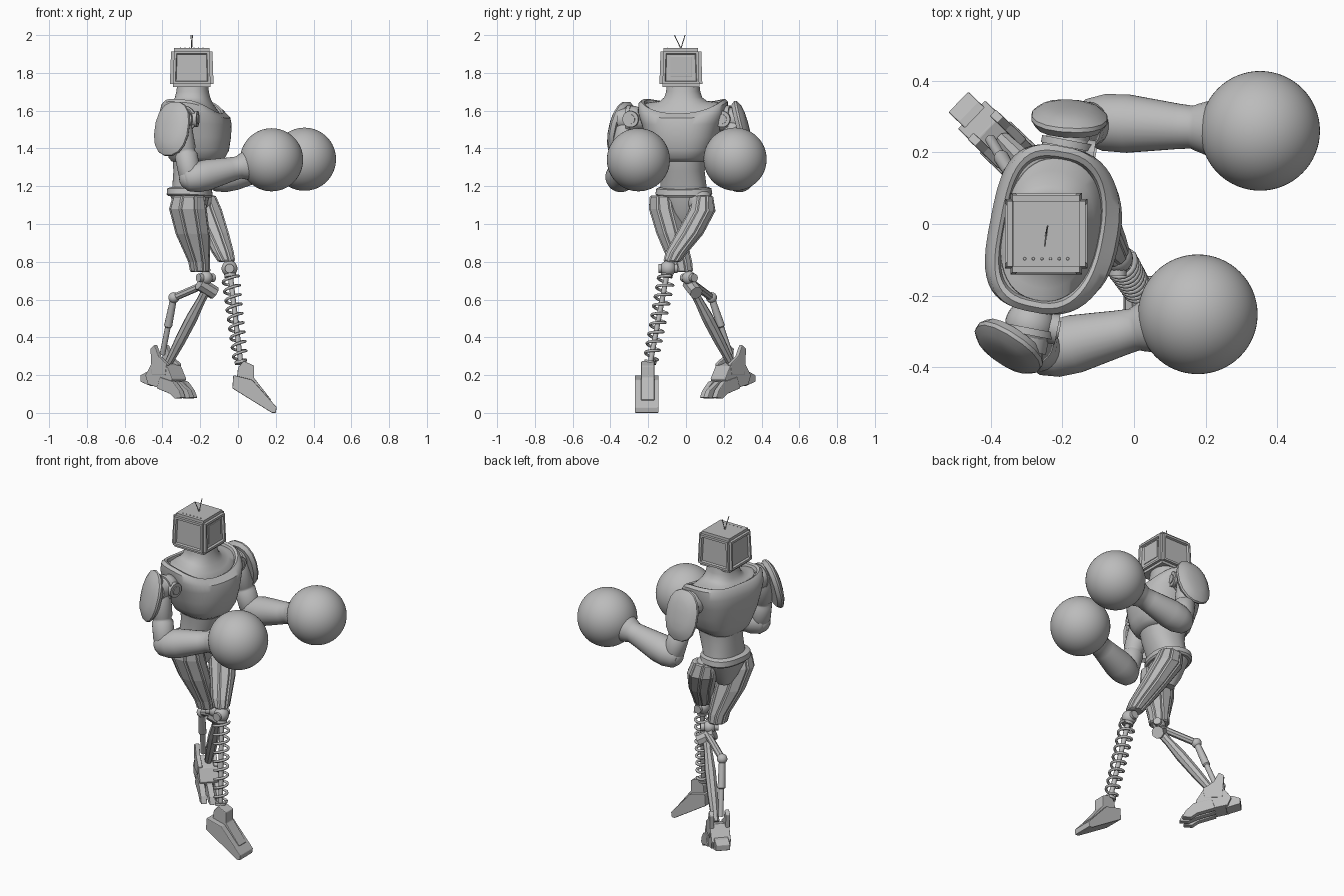
import bpy, bmesh, math
from mathutils import Vector, Matrix

cube = bpy.data.objects.get("Cube")
if cube:
    bpy.data.objects.remove(cube, do_unlink=True)

grey = bpy.data.materials.new("plain grey")
grey.use_nodes = True
grey.diffuse_color = (0.5, 0.5, 0.5, 1)
grey.node_tree.nodes["Principled BSDF"].inputs["Base Color"].default_value = (0.5, 0.5, 0.5, 1)
X, Y, Z = Vector((1, 0, 0)), Vector((0, 1, 0)), Vector((0, 0, 1))
smooth_parts = []


def finish(name, bm, smooth=False, bevel=0):
    bmesh.ops.recalc_face_normals(bm, faces=bm.faces)
    mesh = bpy.data.meshes.new(name)
    bm.to_mesh(mesh)
    bm.free()
    mesh.materials.append(grey)
    ob = bpy.data.objects.new(name, mesh)
    bpy.context.collection.objects.link(ob)
    if bevel:
        mod = ob.modifiers.new("bevel", "BEVEL")
        mod.width = bevel
        mod.segments = 2
    if smooth:
        smooth_parts.append(ob)
    return ob


def power(x, p):
    return math.copysign(abs(x) ** (2 / p), x)


def loft(name, stations, u, v, sides=32, front=2, back=2, smooth=True, panel=0):
    """Skin rings of (centre, u radius, v radius, lift) in the plane u, v."""
    bm = bmesh.new()
    rings = []
    for centre, ru, rv, *lift in stations:
        ring = []
        for i in range(sides):
            a = math.tau * (i + 0.5) / sides
            c, s = math.cos(a), math.sin(a)
            p = front if c > 0 else back
            co = Vector(centre) + u * ru * power(c, p) + v * rv * power(s, p)
            if lift:
                co += Z * lift[0] * (s * s - .7 * c - .3) / 2
            ring.append(bm.verts.new(co))
        rings.append(ring)
    columns = []
    for i in range(sides):
        j = (i + 1) % sides
        columns.append([bm.faces.new((r[i], r[j], q[j], q[i])) for r, q in zip(rings, rings[1:])])
    bm.faces.new(rings[0])
    bm.faces.new(rings[-1])
    if panel:
        bmesh.ops.recalc_face_normals(bm, faces=bm.faces)
        for column in columns:
            bmesh.ops.inset_region(bm, faces=column, thickness=panel, depth=panel, use_even_offset=True)
    return finish(name, bm, smooth)


def limb(name, a, b, profile, sides=24, smooth=True):
    """Round limb from a to b; profile holds (fraction, radius)."""
    a, b = Vector(a), Vector(b)
    q = (b - a).to_track_quat("Z", "Y")
    return loft(name, [(a.lerp(b, t), r, r) for t, r in profile], q @ X, q @ Y, sides, smooth=smooth)


def rod(name, a, b, r, sides=20, smooth=True):
    return limb(name, a, b, [(0, r), (1, r)], sides, smooth)


def ball(name, centre, r, segments=24):
    bm = bmesh.new()
    bmesh.ops.create_uvsphere(bm, u_segments=segments, v_segments=segments // 2, radius=r,
                              matrix=Matrix.Translation(centre))
    return finish(name, bm, True)


def prism(name, profile, origin, along, across, width, bevel=0.004):
    """Side outline of (distance along, height), extruded across."""
    bm = bmesh.new()
    base = Vector(origin) - across * width / 2
    face = bm.faces.new([bm.verts.new(base + along * s + Z * h) for s, h in profile])
    new = bmesh.ops.extrude_face_region(bm, geom=[face])["geom"]
    bmesh.ops.translate(bm, vec=across * width, verts=[g for g in new if isinstance(g, bmesh.types.BMVert)])
    return finish(name, bm, bevel=bevel)


# Torso, turned slightly to its right
yaw = math.radians(-11)
fwd = Vector((math.cos(yaw), math.sin(yaw), 0))
side = Vector((-math.sin(yaw), math.cos(yaw), 0))
core = Vector((-0.24, -0.015, 0))


def body(name, rows, front=2.2, back=3.2):
    return loft(name, [(core + fwd * u + Z * z, ru, rv, k) for u, z, ru, rv, k in rows],
                fwd, side, 48, front, back)


body("chest", [(.02, 1.33, .125, .12, 0), (.025, 1.35, .145, .145, 0), (.03, 1.39, .16, .17, 0),
               (.025, 1.46, .175, .195, 0), (.02, 1.53, .182, .215, .01), (.015, 1.58, .178, .235, .04),
               (.01, 1.615, .16, .235, .08), (.01, 1.628, .145, .22, .085), (.01, 1.622, .135, .205, .085),
               (.01, 1.605, .13, .198, .08)], 2.4)
body("neck", [(.01, 1.56, .145, .21, .08), (.01, 1.61, .135, .2, .08), (.005, 1.628, .12, .165, .05),
              (.0, 1.645, .105, .125, .015), (.0, 1.67, .092, .1, 0), (.0, 1.7, .085, .09, 0),
              (.0, 1.74, .08, .085, 0)], 2.2, 2.4)
body("abdomen", [(-.01, 1.14, .095, .125, 0), (-.005, 1.2, .1, .122, 0),
                 (.015, 1.28, .115, .115, 0), (.02, 1.36, .125, .125, 0)], 2.2, 2.4)
body("belt", [(-.015, 1.145, .11, .14, .01), (-.015, 1.155, .118, .15, .01),
              (-.015, 1.185, .115, .145, .01), (-.015, 1.192, .1, .13, .01)], 2.2, 2.6)
body("pelvis", [(-.01, 1.0, .04, .04, 0), (-.01, 1.06, .075, .08, 0), (-.015, 1.15, .1, .13, 0)], 2.4, 2.4)

# Box head with recessed panels
head_at = Vector((-0.245, -0.027, 1.828))
bm = bmesh.new()
bmesh.ops.create_cube(bm, size=1, matrix=Matrix.Translation(head_at) @ Matrix.Diagonal((.232, .228, .205, 1)))
for v in bm.verts:
    if v.co.z > head_at.z:
        v.co.x += (head_at.x - v.co.x) * .06
        v.co.y += (head_at.y - v.co.y) * .06
bmesh.ops.bevel(bm, geom=bm.edges[:], offset=.016, segments=2, affect="EDGES")
walls = [f for f in bm.faces if abs(f.normal.z) < .5 and f.calc_area() > .02]
bmesh.ops.inset_individual(bm, faces=walls, thickness=.018, depth=0)
bmesh.ops.inset_individual(bm, faces=walls, thickness=.006, depth=-.012)
finish("head", bm)
prism("screen", [(-.055, -.05), (.06, -.05), (.06, .06), (-.055, .06)],
      head_at + X * .102, Y, X, .008, .003)
for i in range(6):
    ball("head_vent", head_at + Vector((-.06 + .024 * i, -.07, .101)), .005, 8)
for name, dx, dy in (("left_antenna", .004, .022), ("right_antenna", -.004, -.034)):
    base = head_at + Vector((0, 0, .1))
    rod(name, base, base + Vector((dx, dy, .072)), .0025, 6)

# Arms with round gloves
glove_r = 0.167
arms = (("left", 1, (-.19, .205, 1.555), (-.11, .285, 1.24), (.352, .26, 1.343), (-.18, .297, 1.51), (0.05, 1, 0)),
        ("right", -1, (-.29, -.28, 1.555), (-.25, -.355, 1.24), (.178, -.252, 1.34),
         (-.35, -.345, 1.505), (-.55, -.83, 0)))
for label, sign, shoulder, elbow, hand, pad, out in arms:
    shoulder, pad, out = Vector(shoulder), Vector(pad), Vector(out).normalized()
    ball(label + "_shoulder", shoulder, .07)
    rod(label + "_shoulder_axle", shoulder - side * sign * .09, shoulder + side * sign * .075, .06)
    rod(label + "_shoulder_collar", shoulder + side * sign * .01, shoulder + side * sign * .03, .074)
    rod(label + "_shoulder_disc", shoulder, shoulder + fwd * .078, .043)
    rod(label + "_shoulder_hub", shoulder, shoulder + fwd * .084, .025)
    limb(label + "_upper_arm", shoulder + out * .04, elbow,
         [(0, .05), (.15, .06), (.5, .058), (.53, .052), (.57, .052), (.6, .06), (.9, .06), (1, .05)])
    ball(label + "_elbow", elbow, .062)
    limb(label + "_forearm", elbow, hand,
         [(-.1, .04), (-.06, .062), (.06, .08), (.2, .082), (.5, .064), (.59, .06), (.62, .066), (.72, .082)])
    ball(label + "_glove", hand, glove_r, 64)
    # Curved shell over the shoulder, leaning in at the top
    up = (Z - out * .25).normalized()
    tangent = out.cross(Z).normalized()
    normal = tangent.cross(up)
    normal *= 1 if normal.dot(out) > 0 else -1
    rows = [(-.025, .095, .132), (-.005, .108, .15), (.006, .106, .147), (.022, .085, .12),
            (.032, .055, .08), (.036, .02, .03)]
    loft(label + "_shoulder_pad", [(pad + normal * d, a, b) for d, a, b in rows],
         tangent, up, 16, 2.3, 2.3)

# Thighs with long raised panels
loft("right_thigh", [((-.26, -.12, 1.15), .085, .07), ((-.265, -.115, 1.08), .1, .08), ((-.24, -.08, .95), .09, .075),
                     ((-.205, -.03, .8), .055, .06), ((-.2, -.02, .745), .05, .055)],
     X, Y, 8, smooth=False, panel=.007)
loft("left_thigh", [((-.19, .09, 1.15), .07, .05), ((-.17, .085, 1.07), .085, .068), ((-.12, .02, .95), .07, .07),
                    ((-.08, -.05, .85), .055, .055), ((-.06, -.075, .8), .042, .042)],
     X, Y, 8, smooth=False, panel=.007)
for label, hip in (("left", (-.2, .07, 1.12)), ("right", (-.25, -.09, 1.12))):
    ball(label + "_hip", hip, .07)

# Left leg: coil spring around a thin rod
knee, ankle = Vector((-.045, -.095, .765)), Vector((.015, -.19, .26))
ball("left_knee", knee, .042)
rod("left_knee_pin", knee - Y * .05, knee + Y * .05, .024)
rod("spring_core", knee, ankle, .014, 12)
for name, t in (("spring_top_cap", .06), ("spring_bottom_cap", .97)):
    rod(name, knee.lerp(ankle, t), knee.lerp(ankle, t + .03), .032)
q = (ankle - knee).to_track_quat("Z", "Y")
turns, steps = 9, 20
curve = bpy.data.curves.new("coil_spring", "CURVE")
curve.dimensions = "3D"
curve.bevel_depth = .0075
curve.bevel_resolution = 2
curve.materials.append(grey)
line = curve.splines.new("POLY")
line.points.add(turns * steps)
for i, point in enumerate(line.points):
    a = math.tau * i / steps
    t = i / (turns * steps)
    r = .043 - .008 * t
    co = knee.lerp(ankle, .08 + .88 * t) + q @ Vector((r * math.cos(a), r * math.sin(a), 0))
    point.co = (*co, 1)
bpy.context.collection.objects.link(bpy.data.objects.new("coil_spring", curve))

# Left foot: wedge with a raised ridge, toe pointing down
prism("left_foot", [(-.03, .13), (.18, .0), (.2, .0), (.205, .03), (.075, .175), (-.025, .2)],
      (0, -.208, 0), X, Y, .125)
prism("left_foot_ridge", [(-.01, .15), (.16, .05), (.175, .07), (.085, .185), (.085, .25), (.03, .275), (.0, .24)],
      (0, -.202, 0), X, Y, .07)

# Right shin: main strut with a side piston
joint, foot = Vector((-.17, .015, .715)), Vector((-.365, .235, .27))
crank, shin_top = Vector((-.34, .135, .61)), Vector((-.165, .035, .655))
ball("right_knee", joint, .036)
rod("right_knee_pin", joint - X * .04 - Y * .03, joint + X * .04 + Y * .03, .022)
rod("right_knee_block", shin_top + Vector((-.04, -.02, .03)), shin_top + Vector((.04, .02, -.02)), .036, 8, False)
limb("right_shin", shin_top, foot, [(0, .026), (.15, .024), (.4, .032), (.7, .03), (1, .022)], 8, False)
rod("crank_arm", shin_top + Z * .03, crank, .02, 8, False)
ball("crank_joint", crank, .029)
limb("piston", crank, foot + Vector((-.035, 0, .04)), [(0, .018), (.5, .022), (.52, .015), (1, .015)], 12)

# Right foot: ankle housing, heel spur and three toes
along, across = Vector((.72, -.69, 0)), Vector((.69, .72, 0))
base = Vector((-.375, .23, 0))
prism("right_foot", [(-.09, .15), (.05, .12), (.09, .18), (.05, .25), (-.05, .28), (-.11, .2)], base, along, across, .11)
prism("heel_spur", [(-.16, .165), (-.08, .14), (-.07, .22), (-.12, .215), (-.16, .2)], base, along, across, .08)
for i in (-1, 0, 1):
    reach = .185 - .02 * abs(i)
    prism("right_toe", [(-.02, .13), (.08, .1), (reach - .05, .075), (reach, .08), (reach - .02, .12),
                        (.1, .165), (.0, .19)], base + across * .045 * i, along, across, .034)
for i in (-1, 1):
    prism("ankle_bracket", [(-.06, .2), (.04, .2), (.05, .26), (-.01, .3), (-.04, .36), (-.07, .34)],
          base + across * .045 * i, along, across, .025)

bpy.ops.object.select_all(action="DESELECT")
for ob in smooth_parts:
    ob.select_set(True)
bpy.context.view_layer.objects.active = smooth_parts[0]
bpy.ops.object.shade_smooth_by_angle(angle=math.radians(40))
